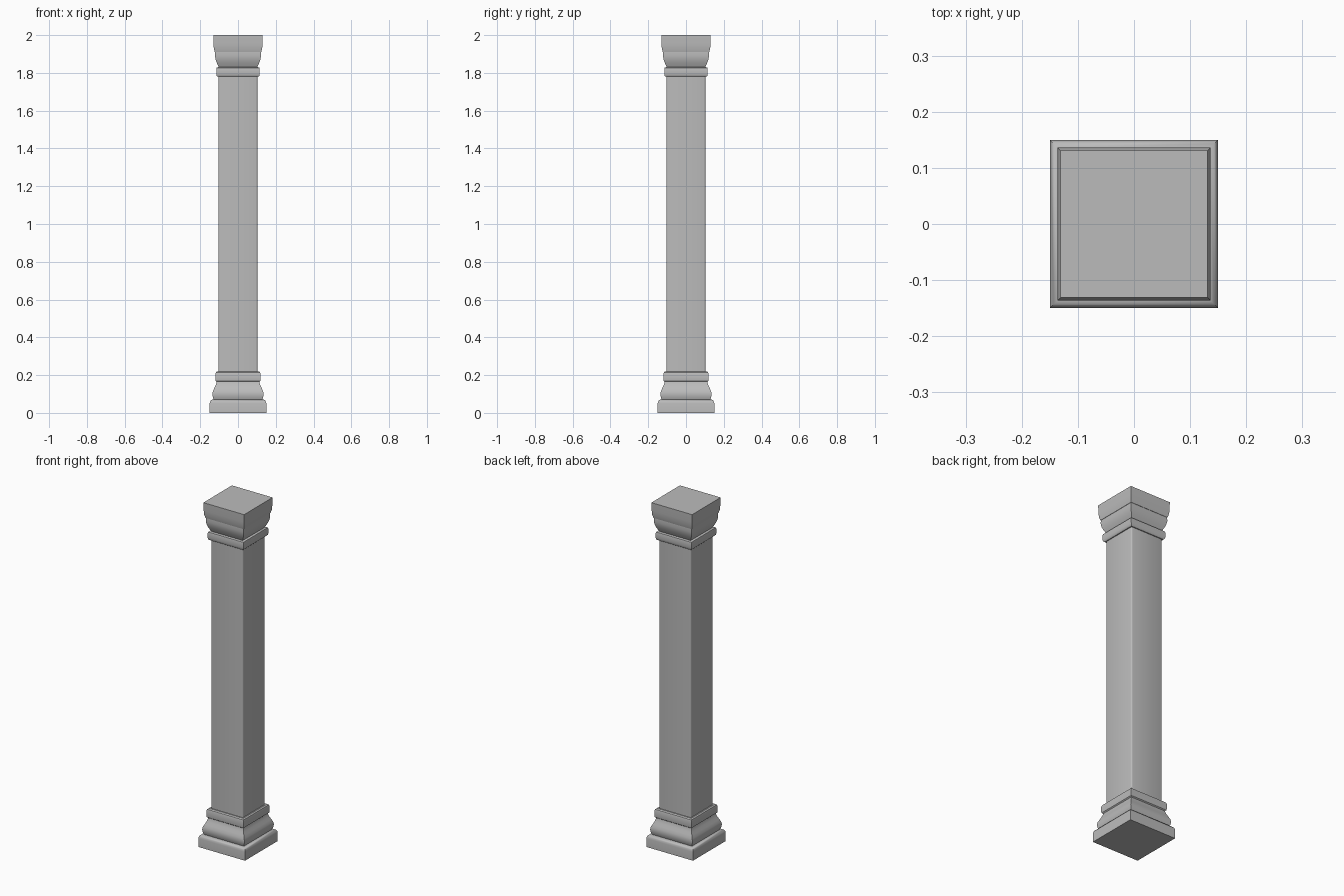
import bpy
import bmesh
import math

cube = bpy.data.objects.get("Cube")
if cube:
    bpy.data.objects.remove(cube, do_unlink=True)

stone = bpy.data.materials.new("grey stone")
stone.use_nodes = True
GREY = (0.5, 0.5, 0.5, 1)
stone.diffuse_color = GREY
stone.node_tree.nodes["Principled BSDF"].inputs["Base Color"].default_value = GREY


def square_section(name, profile, corner=0.0):
    """Stack square rings from (half width, height) pairs, with optional rounded corners."""
    bm = bmesh.new()
    rings = []
    for half, z in profile:
        ring = []
        for q in range(4):
            steps = 4 if corner else 1
            for s in range(steps):
                a = math.radians(90 * q + (90 * s / (steps - 1) if corner else 45))
                sx, sy = [(1, 1), (-1, 1), (-1, -1), (1, -1)][q]
                x, y = sx * (half - corner), sy * (half - corner)
                ring.append(bm.verts.new((x + corner * math.cos(a), y + corner * math.sin(a), z)))
        rings.append(ring)
    n = len(rings[0])
    for low, high in zip(rings, rings[1:]):
        for i in range(n):
            j = (i + 1) % n
            bm.faces.new((low[i], low[j], high[j], high[i]))
    bm.faces.new(rings[0][::-1])
    bm.faces.new(rings[-1])
    mesh = bpy.data.meshes.new(name)
    bm.to_mesh(mesh)
    bm.free()
    mesh.materials.append(stone)
    obj = bpy.data.objects.new(name, mesh)
    bpy.context.collection.objects.link(obj)
    bpy.ops.object.select_all(action="DESELECT")
    obj.select_set(True)
    bpy.context.view_layer.objects.active = obj
    bpy.ops.object.shade_smooth_by_angle(angle=math.radians(35))
    return obj


# Base: plinth, swelling moulding and collar
square_section("plinth", [(0.15, 0), (0.15, 0.05), (0.148, 0.06), (0.143, 0.067), (0.136, 0.07)])
square_section("base_moulding", [
    (0.128, 0.07), (0.133, 0.082), (0.136, 0.1), (0.133, 0.115),
    (0.126, 0.13), (0.119, 0.145), (0.115, 0.155), (0.113, 0.165)])
square_section("base_collar", [
    (0.113, 0.165), (0.119, 0.17), (0.12, 0.18), (0.12, 0.205), (0.117, 0.215), (0.11, 0.22)])

# Shaft with softened corners
square_section("shaft", [(0.103, 0.215), (0.103, 1.785)], corner=0.008)

# Capital: collar, flared moulding and top block
square_section("capital_collar", [
    (0.108, 1.78), (0.113, 1.785), (0.115, 1.795), (0.115, 1.82), (0.113, 1.827), (0.106, 1.83)])
square_section("capital_moulding", [
    (0.1, 1.828), (0.106, 1.84), (0.113, 1.855), (0.119, 1.872), (0.122, 1.89), (0.121, 1.91)])
square_section("top_block", [(0.123, 1.91), (0.128, 1.93), (0.13, 1.955), (0.131, 2.0)])
